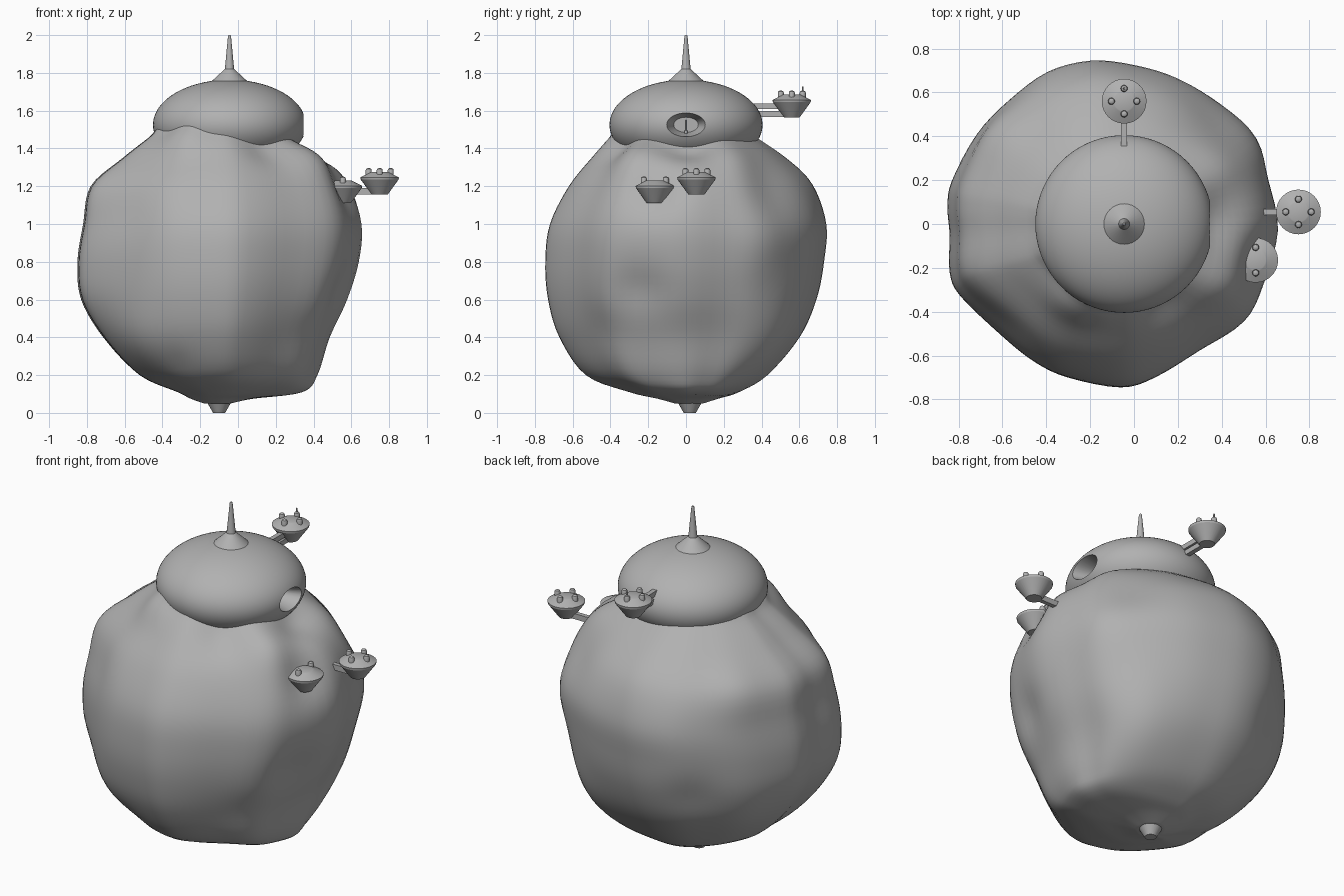
import bpy, bmesh, math
from mathutils import Vector

if "Cube" in bpy.data.objects:
    bpy.data.objects.remove(bpy.data.objects["Cube"])

grey = bpy.data.materials.new("rock_grey")
grey.diffuse_color = (0.44, 0.44, 0.44, 1)
grey.use_nodes = True
grey.node_tree.nodes["Principled BSDF"].inputs["Base Color"].default_value = grey.diffuse_color


def finish(obj, name, angle=35):
    obj.name = name
    obj.data.materials.clear()
    obj.data.materials.append(grey)
    bpy.ops.object.select_all(action='DESELECT')
    obj.select_set(True)
    bpy.context.view_layer.objects.active = obj
    bpy.ops.object.shade_smooth_by_angle(angle=math.radians(angle))
    return obj


def skin(name, rings, angle=35):
    """Closed surface through equal-length rings of points, capped at both ends."""
    bm = bmesh.new()
    vs = [[bm.verts.new(p) for p in ring] for ring in rings]
    n = len(vs[0])
    for a, b in zip(vs, vs[1:]):
        for i in range(n):
            j = (i + 1) % n
            bm.faces.new((a[i], a[j], b[j], b[i]))
    bm.faces.new(vs[0][::-1])
    bm.faces.new(vs[-1])
    bmesh.ops.recalc_face_normals(bm, faces=bm.faces)
    me = bpy.data.meshes.new(name)
    bm.to_mesh(me)
    bm.free()
    obj = bpy.data.objects.new(name, me)
    bpy.context.collection.objects.link(obj)
    return finish(obj, name, angle)


def lathe(name, x, y, profile, n=32, angle=35):
    return skin(name, [[(x + r * math.cos(i * math.tau / n), y + r * math.sin(i * math.tau / n), z)
                        for i in range(n)] for r, z in profile], angle)


def box(name, lo, hi):
    c = [(a + b) / 2 for a, b in zip(lo, hi)]
    bpy.ops.mesh.primitive_cube_add(size=1, location=c)
    obj = bpy.context.object
    obj.scale = [b - a for a, b in zip(lo, hi)]
    return finish(obj, name)


def spline(pts, steps, closed=False):
    """Catmull-Rom through tuples of any size."""
    n, out = len(pts), []
    get = (lambda i: pts[i % n]) if closed else (lambda i: pts[max(0, min(n - 1, i))])
    for i in range(n if closed else n - 1):
        p = [get(i + k) for k in (-1, 0, 1, 2)]
        for s in range(steps):
            t = s / steps
            out.append([0.5 * (2 * b + (c - a) * t + (2 * a - 5 * b + 4 * c - d) * t * t
                               + (3 * b - a - 3 * c + d) * t ** 3) for a, b, c, d in zip(*p)])
    if not closed:
        out.append(list(pts[-1]))
    return out


# Asteroid: plan outline scaled to the left/right/front/back extent at each height
outline = [(0.655, -0.03), (0.61, 0.2), (0.55, 0.38), (0.4, 0.54), (0.2, 0.66), (0, 0.72), (-0.2, 0.74),
           (-0.4, 0.69), (-0.58, 0.56), (-0.72, 0.41), (-0.83, 0.2), (-0.85, 0.08), (-0.84, -0.05),
           (-0.84, -0.22), (-0.79, -0.33), (-0.6, -0.51), (-0.45, -0.63), (-0.3, -0.7), (-0.06, -0.745),
           (0.1, -0.7), (0.3, -0.58), (0.5, -0.45), (0.59, -0.28)]
levels = [(0.05, -0.18, -0.04, -0.06, 0.09), (0.075, -0.25, 0.08, -0.15, 0.17), (0.11, -0.32, 0.34, -0.3, 0.28),
          (0.2, -0.52, 0.42, -0.53, 0.43), (0.4, -0.71, 0.485, -0.67, 0.6), (0.6, -0.83, 0.58, -0.73, 0.69),
          (0.8, -0.85, 0.64, -0.745, 0.73), (1.0, -0.82, 0.655, -0.72, 0.74), (1.2, -0.78, 0.6, -0.62, 0.66),
          (1.35, -0.61, 0.48, -0.5, 0.52), (1.46, -0.47, 0.31, -0.4, 0.37), (1.52, -0.4, 0.18, -0.33, 0.28),
          (1.54, -0.2, 0.0, -0.1, 0.1)]
# Dents (negative) and bumps: x, y, z, width, depth
dents = [(0.36, 0.0, 1.37, 0.13, -0.07), (0.4, -0.27, 1.33, 0.13, 0.03), (0.38, 0.28, 1.33, 0.13, 0.015),
         (0.54, -0.15, 1.17, 0.13, -0.045), (0.55, -0.25, 0.65, 0.14, -0.03), (0.15, -0.38, 1.42, 0.12, -0.03),
         (-0.3, -0.36, 1.48, 0.13, 0.045), (0.38, 0.48, 0.35, 0.24, 0.065), (0.5, 0.4, 0.9, 0.15, 0.015),
         (0.4, 0.45, 1.2, 0.2, -0.04), (-0.5, -0.45, 0.4, 0.2, 0.045), (-0.35, -0.6, 0.2, 0.1, -0.03),
         (0.4, -0.48, 0.4, 0.14, -0.015), (-0.65, 0.35, 0.4, 0.2, 0.02), (-0.45, 0.6, 0.6, 0.14, -0.02),
         (-0.6, 0.4, 1.2, 0.15, 0.025), (-0.62, -0.45, 1.1, 0.17, -0.015), (-0.1, 0.6, 1.2, 0.17, 0.015)]
cx, core = -0.1, Vector((-0.1, 0, 0.8))


def rock_point(x, y, z, left, right, front, back):
    sx = (right - cx) / 0.755 if x > cx else (cx - left) / 0.75
    sy = back / 0.74 if y > 0 else -front / 0.745
    p = Vector((cx + (x - cx) * sx, y * sy, z))
    push = sum(d * math.exp(-((p - Vector((a, b, c))).length / w) ** 2) for a, b, c, w, d in dents)
    return p + (p - core).normalized() * push


plan = spline(outline, 4, True)
skin("asteroid", [[rock_point(x, y, *lv) for x, y in plan] for lv in spline(levels, 5)], 80)

# Dome with a flared hangar mouth on the right
bpy.ops.mesh.primitive_uv_sphere_add(segments=72, ring_count=48, radius=0.405, location=(-0.045, 0, 1.525))
dome = bpy.context.object
dome.scale.z = 0.59
bpy.ops.mesh.primitive_cone_add(vertices=48, radius1=0.065, radius2=0.116, depth=0.14,
                                location=(0.315, 0, 1.525), rotation=(0, math.pi / 2, 0))
cutter = bpy.context.object
cutter.scale.x = 0.62     # local x is the vertical axis after rotation
cutter.hide_render = True
cut = dome.modifiers.new("hangar", 'BOOLEAN')
cut.object, cut.operation, cut.solver = cutter, 'DIFFERENCE', 'EXACT'
bpy.context.view_layer.objects.active = dome
bpy.ops.object.modifier_apply(modifier="hangar")
bpy.data.objects.remove(cutter)
finish(dome, "dome", 30)
lathe("hangar_beacon", 0.265, 0, [(0.008, 1.475), (0.008, 1.495), (0.002, 1.5), (0.002, 1.55)], 12)

# Antenna and lower thruster cone
lathe("antenna", -0.045, 0, [(0.1, 1.75), (0.088, 1.762), (0.025, 1.82), (0.024, 1.825), (0.008, 1.995), (0.005, 2.0)], 32, 25)
lathe("base_cone", -0.1, 0.02, [(0.032, 0), (0.075, 0.075), (0.05, 0.12)], 24, 25)

# Landing pads: x, y, underside height, beacon directions
pads = [(0.75, 0.055, 1.155, (0, 1, 2, 3)), (0.555, -0.165, 1.11, (1, 3)), (-0.045, 0.56, 1.565, (0, 1, 2, 3))]
for i, (x, y, z, beacons) in enumerate(pads, 1):
    lathe(f"landing_pad_{i}", x, y, [(0.042, z), (0.1, z + 0.08), (0.102, z + 0.092), (0.05, z + 0.118),
                                     (0.045, z + 0.12)], 32, 25)
    for b in beacons:
        a = b * math.pi / 2
        lathe(f"pad_{i}_beacon_{b}", x + 0.058 * math.cos(a), y + 0.058 * math.sin(a),
              [(0.016, z + 0.1), (0.016, z + 0.13), (0.013, z + 0.137), (0.006, z + 0.141)], 12)
lathe("pad_3_aerial", -0.045, 0.618, [(0.006, 1.69), (0.004, 1.728)], 8)

# Support arms
box("arm_right", (0.48, 0.042, 1.157), (0.72, 0.068, 1.19))
box("arm_back_low", (-0.059, 0.3, 1.567), (-0.031, 0.54, 1.597))
box("arm_back_high", (-0.059, 0.28, 1.608), (-0.031, 0.54, 1.638))
